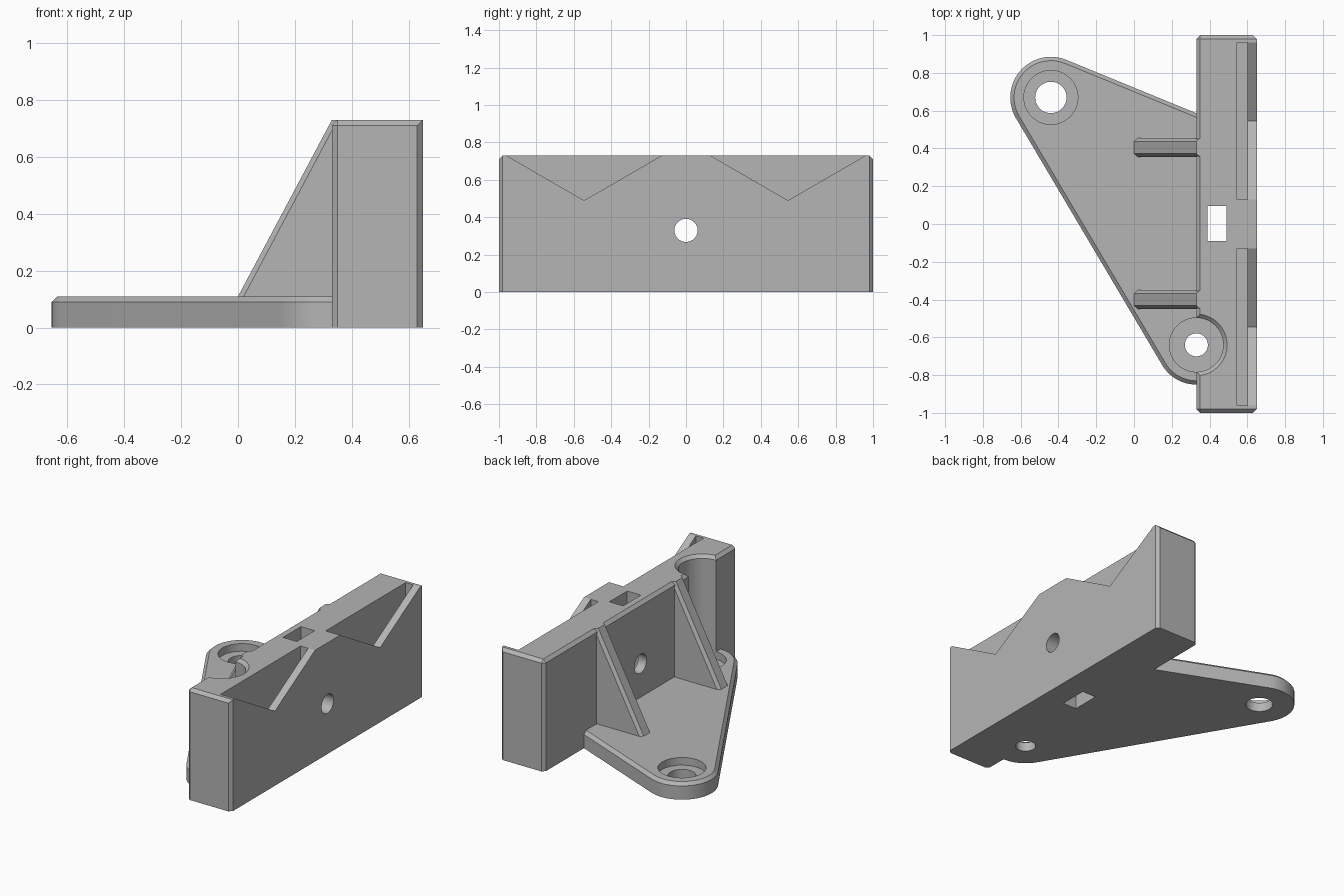
import bpy
import bmesh
from math import sin, cos, radians, pi, atan2, hypot, asin, degrees, tan

default_cube = bpy.data.objects.get("Cube")
if default_cube:
    bpy.data.objects.remove(default_cube, do_unlink=True)

grey = bpy.data.materials.new("plain grey")
grey.use_nodes = True
GREY = (0.46, 0.46, 0.46, 1)
grey.diffuse_color = GREY
grey.node_tree.nodes["Principled BSDF"].inputs["Base Color"].default_value = GREY

CHAMFER = 0.02
FACE_X, BACK_X, HEIGHT = 0.33, 0.65, 0.73
PLATE_Z = 0.11
EAR = (-0.44, 0.67, 0.215)      # x, y, radius of the far plate corner
FOOT = (0.33, -0.64, 0.21)      # plate corner beside the block


def finish(name, bm):
    bmesh.ops.recalc_face_normals(bm, faces=bm.faces[:])
    mesh = bpy.data.meshes.new(name)
    bm.to_mesh(mesh)
    bm.free()
    mesh.materials.append(grey)
    obj = bpy.data.objects.new(name, mesh)
    bpy.context.collection.objects.link(obj)
    return obj


def loft(rings):
    """Closed solid skinned over rings with equal point counts."""
    bm = bmesh.new()
    loops = [[bm.verts.new(p) for p in ring] for ring in rings]
    n = len(loops[0])
    for low, high in zip(loops, loops[1:]):
        for i in range(n):
            j = (i + 1) % n
            bm.faces.new((low[i], low[j], high[j], high[i]))
    bm.faces.new(loops[0][::-1])
    bm.faces.new(loops[-1])
    return bm


def box(x, y, z):
    ring = [(x[0], y[0]), (x[1], y[0]), (x[1], y[1]), (x[0], y[1])]
    return loft([[(px, py, h) for px, py in ring] for h in z])


def turned(x, y, profile, n=48):
    """Solid of revolution from (radius, height) pairs."""
    return loft([[(x + r * cos(2 * pi * i / n), y + r * sin(2 * pi * i / n), z)
                  for i in range(n)] for r, z in profile])


def bevel(bm, rule):
    edges = [e for e in bm.edges if rule(*[v.co for v in e.verts])]
    bmesh.ops.bevel(bm, geom=edges, offset=CHAMFER, segments=1,
                    affect='EDGES', clamp_overlap=True)


def cut(obj, cutters):
    bpy.context.view_layer.objects.active = obj
    for cutter in cutters:
        cutter.hide_render = True
        mod = obj.modifiers.new(cutter.name, 'BOOLEAN')
        mod.operation, mod.solver, mod.object = 'DIFFERENCE', 'EXACT', cutter
        bpy.ops.object.modifier_apply(modifier=mod.name)


def plate_outline(inset, z):
    """Two rounded corners joined by tangent lines, flat against the block."""
    top_angle = radians(67.7)
    dx, dy = FOOT[0] - EAR[0], FOOT[1] - EAR[1]
    side = atan2(-dx, dy) + asin((EAR[2] - FOOT[2]) / hypot(dx, dy))
    side = side % (2 * pi)
    points = []
    for (cx, cy, r), start, end in ((EAR, top_angle, side), (FOOT, side, 1.5 * pi)):
        for i in range(25):
            a = start + (end - start) * i / 24
            points.append((cx + (r - inset) * cos(a), cy + (r - inset) * sin(a), z))
    x, y, _ = points[0]
    return [(FACE_X, y - (FACE_X - x) / tan(top_angle), z)] + points


# Upright block with chamfered ends and inner top edge
bm = box((FACE_X, BACK_X), (-1, 1), (0, HEIGHT))


def block_edge(a, b):
    upright = abs(a.z - b.z) > 0.1
    on_top = min(a.z, b.z) > HEIGHT - 0.01
    return upright or (on_top and min(a.x, b.x) < FACE_X + 0.01)


bevel(bm, block_edge)
block = finish("upright_block", bm)

# Base plate
plate = finish("base_plate", loft([plate_outline(0, 0),
                                   plate_outline(0, PLATE_Z - CHAMFER),
                                   plate_outline(CHAMFER, PLATE_Z)]))

# Triangular ribs
ribs = []
for label, y in (("back", 0.405), ("front", -0.4)):
    profile = [(-0.005, 0.1), (FACE_X, HEIGHT), (0.35, HEIGHT), (0.35, 0.1)]
    bm = loft([[(x, y + s, z) for x, z in profile] for s in (-0.05, 0.05)])
    bevel(bm, lambda a, b: abs(a.x - b.x) > 0.1 and abs(a.z - b.z) > 0.1)
    ribs.append(finish(label + "_rib", bm))

# Counterbored screw holes
ear_hole = finish("ear_screw_cutter", turned(EAR[0], EAR[1], [
    (0.083, -0.1), (0.083, 0.06), (0.143, 0.06), (0.143, 0.2)]))
foot_hole = finish("foot_screw_cutter", turned(FOOT[0], FOOT[1], [
    (0.061, -0.1), (0.061, 0.06), (0.143, 0.06), (0.143, HEIGHT - CHAMFER),
    (0.183, HEIGHT + CHAMFER)]))

# Cross bore and the square nut channel through the block
bore = finish("bore_cutter", loft([
    [(x, 0.062 * cos(2 * pi * i / 40), 0.33 + 0.062 * sin(2 * pi * i / 40))
     for i in range(40)] for x in (0.2, 0.8)]))
channel = finish("nut_channel_cutter", box((0.39, 0.49), (-0.09, 0.095), (-0.1, 0.9)))

# Pockets open at the top, each with a V-shaped window in its outer wall
pockets = []
for label, side in (("back", 1), ("front", -1)):
    mid, half = 0.545 * side, 0.415
    pockets.append(finish(label + "_pocket_cutter",
                          box((0.545, 0.6), (mid - half, mid + half), (PLATE_Z, 0.85))))
    spread = half * 1.25
    tri = [(mid, 0.49), (mid + spread, 0.79), (mid - spread, 0.79)]
    pockets.append(finish(label + "_window_cutter",
                          loft([[(x, y, z) for y, z in tri] for x in (0.58, 0.75)])))

cut(block, [foot_hole, bore, channel] + pockets)
cut(plate, [ear_hole, foot_hole])
for cutter in [ear_hole, foot_hole, bore, channel] + pockets:
    bpy.data.objects.remove(cutter, do_unlink=True)

# Smooth round walls, sharp edges elsewhere
bpy.ops.object.select_all(action='DESELECT')
for obj in [block, plate] + ribs:
    obj.select_set(True)
bpy.context.view_layer.objects.active = block
bpy.ops.object.shade_smooth_by_angle(angle=radians(25))
